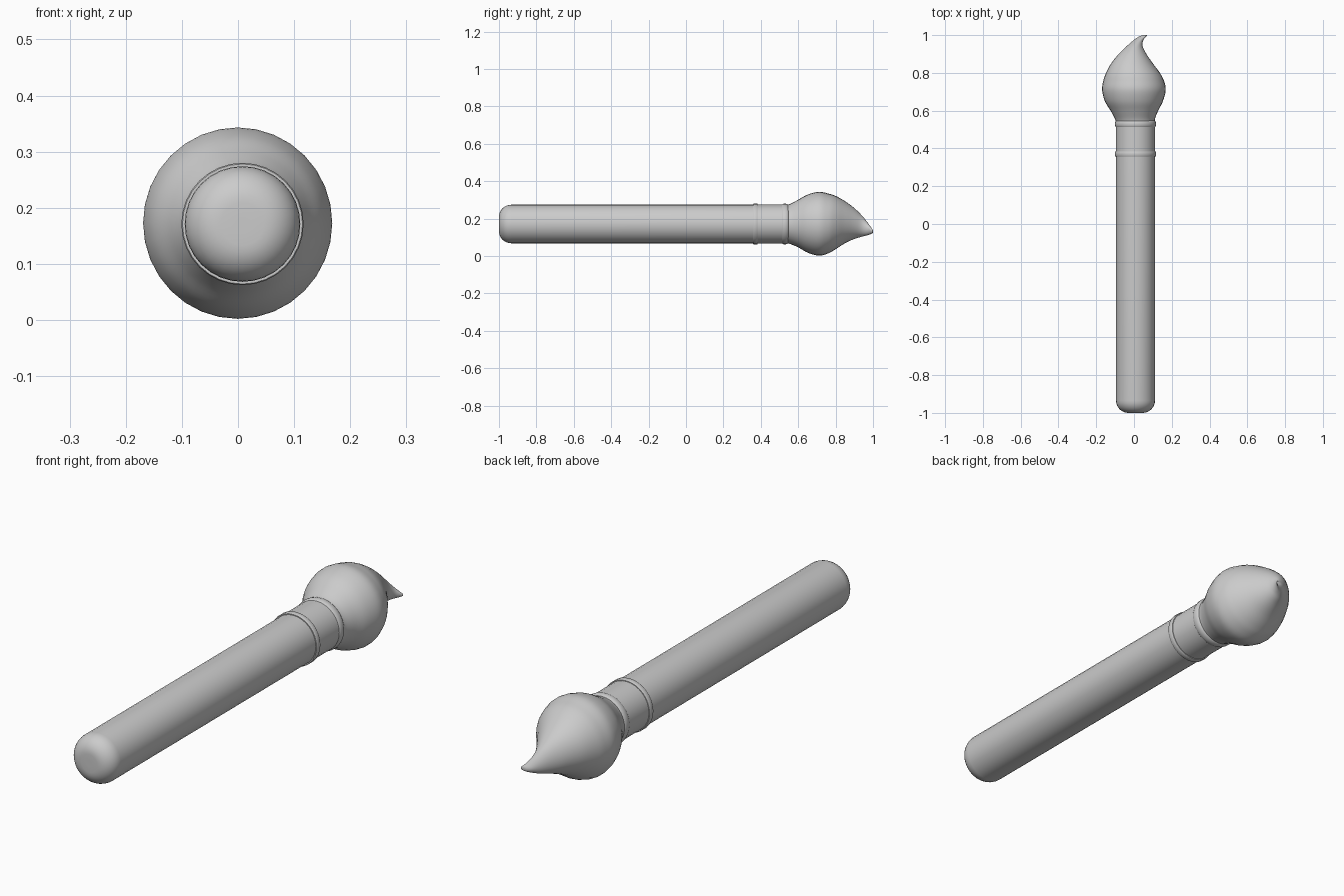
import bpy, bmesh, math

if "Cube" in bpy.data.objects:
    bpy.data.objects.remove(bpy.data.objects["Cube"])

SEG = 32
CX, CZ = 0.008, 0.171


def loft(name, rings, angle=40):
    """Skin elliptical rings (y, x_min, x_max, z_min, z_max) along y and cap the ends."""
    bm = bmesh.new()
    loops = []
    for y, x0, x1, z0, z1 in rings:
        cx, cz, rx, rz = (x0 + x1) / 2, (z0 + z1) / 2, (x1 - x0) / 2, (z1 - z0) / 2
        loops.append([bm.verts.new((cx + rx * math.cos(2 * math.pi * i / SEG), y,
                                    cz + rz * math.sin(2 * math.pi * i / SEG)))
                      for i in range(SEG)])
    for a, b in zip(loops, loops[1:]):
        for i in range(SEG):
            j = (i + 1) % SEG
            bm.faces.new((a[i], a[j], b[j], b[i]))
    bm.faces.new(loops[0])
    bm.faces.new(loops[-1])
    bmesh.ops.recalc_face_normals(bm, faces=bm.faces[:])
    mesh = bpy.data.meshes.new(name)
    bm.to_mesh(mesh)
    bm.free()
    ob = bpy.data.objects.new(name, mesh)
    bpy.context.collection.objects.link(ob)
    bpy.ops.object.select_all(action='DESELECT')
    ob.select_set(True)
    bpy.context.view_layer.objects.active = ob
    bpy.ops.object.shade_smooth_by_angle(angle=math.radians(angle))
    return ob


def turned(name, profile):
    """Round part on the handle axis from (y, radius) pairs."""
    return loft(name, [(y, CX - r, CX + r, CZ - r, CZ + r) for y, r in profile])


def smooth(keys, steps=5):
    """Catmull-Rom interpolation of the key rings."""
    p = [keys[0]] + keys + [keys[-1]]
    out = []
    for a, b, c, d in zip(p, p[1:], p[2:], p[3:]):
        for s in range(steps):
            t = s / steps
            out.append([0.5 * (2 * q + (r - o) * t + (2 * o - 5 * q + 4 * r - u) * t * t
                               + (3 * q - o - 3 * r + u) * t ** 3)
                        for o, q, r, u in zip(a, b, c, d)])
    return out + [list(keys[-1])]


# Handle with a rounded butt end
R, F = 0.103, 0.065
end = [(-1 + F * (1 - math.cos(t)), R - F + F * math.sin(t))
       for t in (math.pi / 2 * k / 8 for k in range(9))]
turned("handle", [(-1, 0.012)] + end + [(0.37, R)])

# Ferrule sleeve with a raised collar at the handle side
turned("ferrule", [(0.358, 0.1), (0.358, 0.107), (0.361, 0.109), (0.380, 0.109),
                   (0.383, 0.107), (0.383, 0.104), (0.53, 0.104)])

# Rounded bead under the bristles
bead = [(0.529 + 0.019 * math.sin(t), 0.099 + 0.010 * math.cos(t))
        for t in (-math.pi / 2 + math.pi * k / 10 for k in range(11))]
turned("ferrule_bead", bead)

# Bristle head: swells out, then sweeps to a bent tip
keys = [
    (0.535, -0.093, 0.109, 0.070, 0.272),
    (0.560, -0.102, 0.112, 0.063, 0.280),
    (0.600, -0.124, 0.128, 0.046, 0.301),
    (0.650, -0.154, 0.153, 0.018, 0.328),
    (0.710, -0.169, 0.168, 0.002, 0.343),
    (0.760, -0.162, 0.158, 0.014, 0.334),
    (0.800, -0.148, 0.137, 0.036, 0.321),
    (0.850, -0.121, 0.100, 0.068, 0.293),
    (0.900, -0.081, 0.066, 0.091, 0.256),
    (0.940, -0.040, 0.046, 0.103, 0.217),
    (0.970, -0.006, 0.048, 0.111, 0.180),
    (0.990, 0.022, 0.062, 0.118, 0.152),
    (0.998, 0.040, 0.069, 0.123, 0.141),
    (1.000, 0.052, 0.066, 0.128, 0.136),
]
loft("bristles", smooth(keys), 60)
